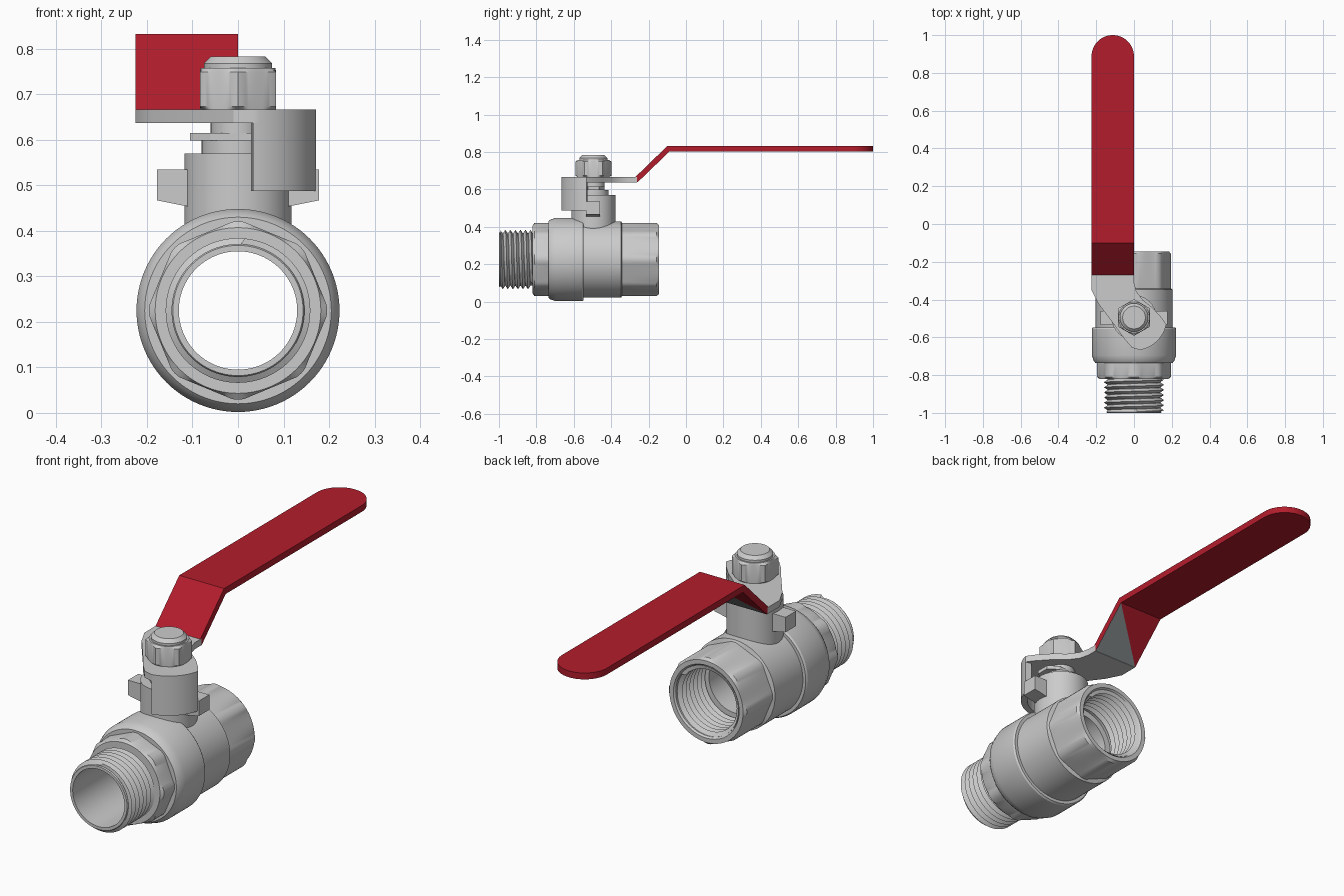
import bpy, bmesh
from math import sin, cos, pi, radians

if "Cube" in bpy.data.objects:
    bpy.data.objects.remove(bpy.data.objects["Cube"])

AXIS_Z = 0.225          # height of the pipe axis
STEM_Y = -0.495         # stem position along the pipe


def finish(name, bm, smooth=True, flip=False):
    bmesh.ops.remove_doubles(bm, verts=bm.verts, dist=1e-5)
    bmesh.ops.recalc_face_normals(bm, faces=bm.faces)
    if flip:
        bmesh.ops.reverse_faces(bm, faces=bm.faces)
    me = bpy.data.meshes.new(name)
    bm.to_mesh(me)
    bm.free()
    ob = bpy.data.objects.new(name, me)
    bpy.context.collection.objects.link(ob)
    if smooth:
        bpy.ops.object.select_all(action='DESELECT')
        bpy.context.view_layer.objects.active = ob
        ob.select_set(True)
        bpy.ops.object.shade_smooth_by_angle(angle=radians(30))
    return ob


def place(axis, t, r, a):
    if axis == 'Y':
        return (r * sin(a), t, AXIS_Z + r * cos(a))
    return (r * sin(a), STEM_Y + r * cos(a), t)


def revolve(name, profile, axis, sides=8, size=0.2, closed=False, n=96):
    """Profile of (t, r) or (t, r, True); True trims the ring to a polygon."""
    bm = bmesh.new()
    rings = []
    for t, r, *flat in profile:
        ring = []
        for i in range(n):
            a = 2 * pi * i / n
            rr = r
            if flat:
                step = 2 * pi / sides
                rr = min(r, size * cos(step / 2) / cos(a % step - step / 2))
            ring.append(bm.verts.new(place(axis, t, rr, a)))
        rings.append(ring)
    pairs = list(zip(rings, rings[1:]))
    if closed:
        pairs.append((rings[-1], rings[0]))
    for p, q in pairs:
        for i in range(n):
            j = (i + 1) % n
            bm.faces.new((p[i], p[j], q[j], q[i]))
    return finish(name, bm)


def thread(name, y0, y1, root, crest, pitch=0.027, n=64, flip=False):
    """Helical V thread running into the root radius at both ends."""
    bm = bmesh.new()
    count = 2 * int((y1 - y0) / pitch + 4)
    rows = []
    for k in range(count):
        row = []
        for i in range(n):
            y = y0 + pitch * (k / 2 - 1.5 + i / n)
            r = crest if k % 2 and y0 < y < y1 else root
            row.append(bm.verts.new(place('Y', min(max(y, y0), y1), r, 2 * pi * i / n)))
        rows.append(row)
    for k in range(count - 1):
        for i in range(n):
            if i < n - 1:
                bm.faces.new((rows[k][i], rows[k][i + 1], rows[k + 1][i + 1], rows[k + 1][i]))
            elif k + 3 < count:      # the seam steps on by one full turn
                bm.faces.new((rows[k][i], rows[k + 2][0], rows[k + 3][0], rows[k + 1][i]))
    return finish(name, bm, flip=flip)


def prism(name, pts, axis, a, b):
    """Extrude an outline: xy along Z, or xz along Y."""
    bm = bmesh.new()
    put = (lambda p, h: (p[0], p[1], h)) if axis == 'Z' else (lambda p, h: (p[0], h, p[1]))
    lo = [bm.verts.new(put(p, a)) for p in pts]
    hi = [bm.verts.new(put(p, b)) for p in pts]
    bm.faces.new(lo)
    bm.faces.new(hi)
    for i in range(len(pts)):
        j = (i + 1) % len(pts)
        bm.faces.new((lo[i], lo[j], hi[j], hi[i]))
    return finish(name, bm)


def arc(r, d0, d1, n=16):
    return [(r * cos(radians(d0 + (d1 - d0) * i / n)),
             STEM_Y + r * sin(radians(d0 + (d1 - d0) * i / n))) for i in range(n + 1)]


# Valve body: one hollow turned shape with an octagon at each end
revolve("valve_body", [
    (-1, 0.13), (-1, 0.143), (-0.995, 0.146), (-0.985, 0.14), (-0.82, 0.14),
    (-0.82, 0.182, True), (-0.81, 0.196, True), (-0.735, 0.196, True),
    (-0.735, 0.205), (-0.725, 0.213), (-0.695, 0.223), (-0.555, 0.223), (-0.547, 0.218),
    (-0.547, 0.204), (-0.347, 0.204), (-0.342, 0.196, True), (-0.157, 0.196, True),
    (-0.145, 0.185, True), (-0.145, 0.165), (-0.155, 0.158),
    (-0.35, 0.158), (-0.35, 0.13)], 'Y', closed=True)
thread("outer_thread", -0.993, -0.82, 0.139, 0.159)
thread("inner_thread", -0.345, -0.152, 0.158, 0.141, flip=True)

# Neck of the body and its two stop lugs
revolve("neck", [(0.375, 0), (0.375, 0.118), (0.57, 0.118), (0.57, 0)], 'Z')
for side, s in (("left", -1), ("right", 1)):
    prism("stop_lug_" + side, [(s * x, z) for x, z in
          ((0.09, 0.45), (0.118, 0.455), (0.178, 0.467), (0.178, 0.535), (0.09, 0.535))],
          'Y', -0.535, -0.46)

# Stem, flat washer and hexagonal nut
revolve("stem", [(0.565, 0), (0.565, 0.08), (0.598, 0.08), (0.598, 0.06), (0.75, 0.06),
                 (0.75, 0.075), (0.768, 0.075), (0.783, 0.06), (0.783, 0)], 'Z', n=48)
prism("stem_washer", [(-0.105, -0.525), (-0.06, -0.555), (0.06, -0.555), (0.105, -0.525),
                      (0.105, -0.465), (0.06, -0.435), (-0.06, -0.435), (-0.105, -0.465)],
      'Z', 0.598, 0.615)
revolve("stem_nut", [(0.667, 0), (0.667, 0.086, True), (0.673, 0.096, True),
                     (0.749, 0.096, True), (0.758, 0.082, True), (0.758, 0)],
        'Z', sides=6, size=0.097)

# Bare handle plate around the stem, with its curved stop tab
prism("handle_plate", [(0, -0.262), (-0.225, -0.262), (-0.225, -0.35), (-0.19, -0.42),
                       (-0.1, -0.54), (-0.05, -0.61), (-0.01, -0.655)]
      + arc(0.175, -79, -12)
      + [(0.15, -0.5), (0.1, -0.445), (0.045, -0.4), (0.012, -0.355), (0, -0.31)],
      'Z', 0.637, 0.667)
prism("stop_tab", arc(0.175, -79, -12) + arc(0.147, -12, -79), 'Z', 0.487, 0.66)

# Red lever: cranked strip with a rounded end
R = 0.1125
stations = [(-0.27, -0.26, 0.667, 0.637, R), (-0.1, -0.088, 0.832, 0.803, R)]
for i in range(17):
    a = pi / 2 * i / 16
    y = 1 - R + R * sin(a)
    stations.append((y, y, 0.832, 0.803, max(R * cos(a), 0.002)))
bm = bmesh.new()
rings = [[bm.verts.new(v) for v in ((-R - h, yt, zt), (-R + h, yt, zt),
                                    (-R + h, yb, zb), (-R - h, yb, zb))]
         for yt, yb, zt, zb, h in stations]
for k, (p, q) in enumerate(zip(rings, rings[1:])):
    for i in range(4):
        j = (i + 1) % 4
        if k == 0 and i == 2:        # underside of the crank is half bare metal
            bm.faces.new((p[3], p[2], q[2])).material_index = 1
            bm.faces.new((p[3], q[2], q[3]))
        else:
            bm.faces.new((p[i], p[j], q[j], q[i]))
bm.faces.new(rings[0])
bm.faces.new(rings[-1])
lever = finish("lever", bm)
for label, colour in (("red_coating", (0.45, 0.012, 0.025, 1)), ("bare_metal", (0.25, 0.28, 0.29, 1))):
    mat = bpy.data.materials.new(label)
    mat.diffuse_color = colour
    mat.use_nodes = True
    mat.node_tree.nodes["Principled BSDF"].inputs["Base Color"].default_value = mat.diffuse_color
    lever.data.materials.append(mat)
